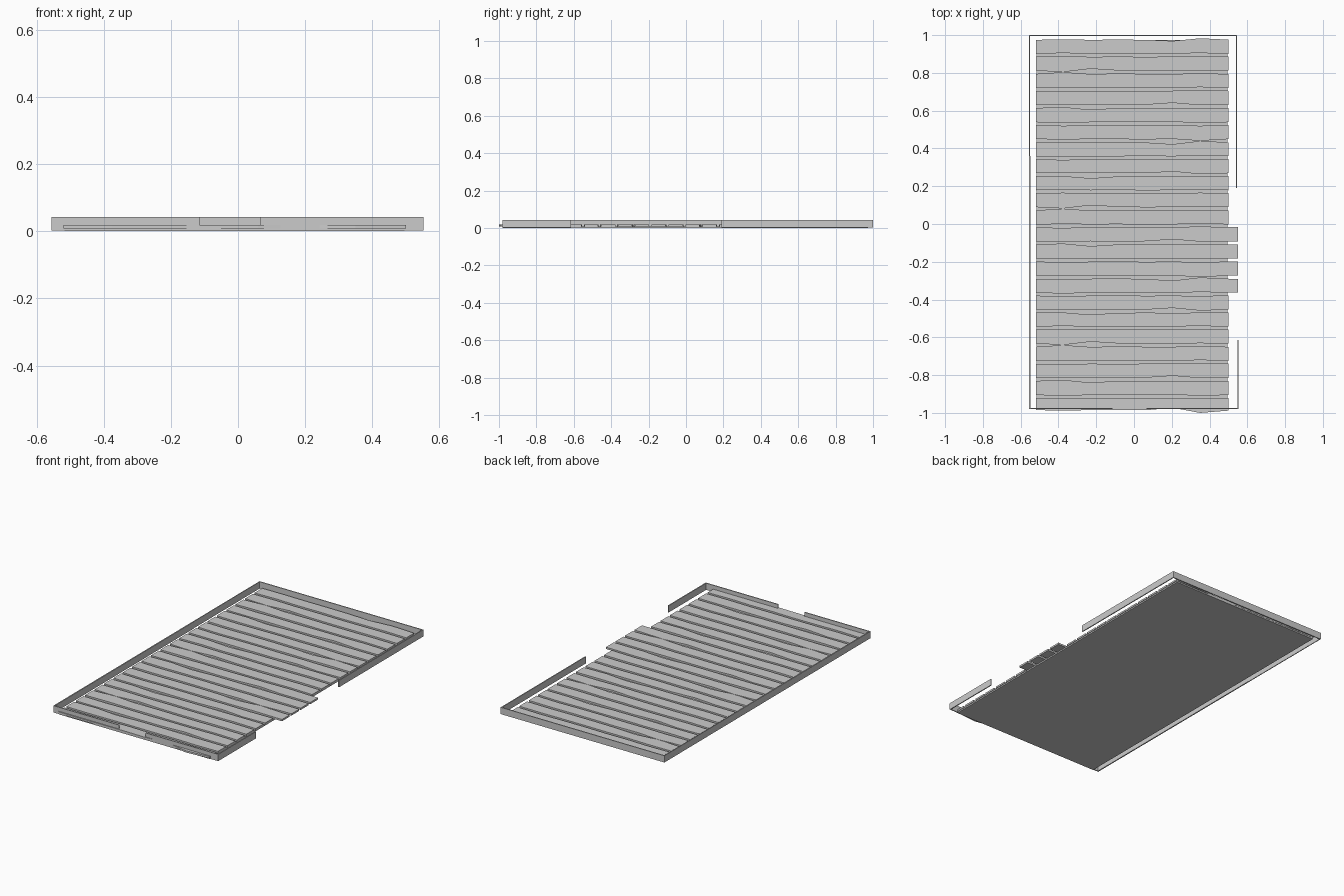
import bpy, bmesh

if "Cube" in bpy.data.objects:
    bpy.data.objects.remove(bpy.data.objects["Cube"])

def finish(name, bm):
    bmesh.ops.recalc_face_normals(bm, faces=bm.faces)
    me = bpy.data.meshes.new(name)
    bm.to_mesh(me)
    bm.free()
    ob = bpy.data.objects.new(name, me)
    bpy.context.collection.objects.link(ob)
    return ob

def box(name, x0, x1, y0, y1, z0, z1):
    bm = bmesh.new()
    bmesh.ops.create_cube(bm, size=1)
    for v in bm.verts:
        v.co = ((x0 + x1) / 2 + v.co.x * (x1 - x0),
                (y0 + y1) / 2 + v.co.y * (y1 - y0),
                (z0 + z1) / 2 + v.co.z * (z1 - z0))
    return finish(name, bm)

def plank(name, lower, upper, z0=0.008, z1=0.019):
    """Flat slab between two wavy edges, as a strip of quads given depth."""
    bm = bmesh.new()
    lo = [bm.verts.new((x, y, z0)) for x, y in lower]
    up = [bm.verts.new((x, y, z0)) for x, y in upper]
    for i in range(len(lo) - 1):
        bm.faces.new((lo[i], lo[i + 1], up[i + 1], up[i]))
    r = bmesh.ops.extrude_face_region(bm, geom=bm.faces[:])
    for g in r['geom']:
        if isinstance(g, bmesh.types.BMVert):
            g.co.z = z1
    return finish(name, bm)

# Worn edge shapes: (edge above the gap, edge below the gap), in thousandths
XS = [-0.52, -0.375, -0.23, -0.085, 0.06, 0.205, 0.35, 0.5]
GAPS = [
    ([8, 12, 8, 10, 7, 9, 12, 8], [-7, -5, -8, -7, -8, -7, -5, -7]),
    ([9, 2, 19, 10, 8, 9, 11, 9], [-8, 1, -9, -6, -8, -8, -6, -8]),
    ([7, 10, 8, 9, 7, 8, 12, 8], [-8, -11, -7, -9, -7, -7, -3, -7]),
    ([8, 8, 9, 8, 9, 19, 7, 8], [-8, -3, -17, -8, -8, -9, -8, -8]),
]
# the second four are the same boards turned half round
turn = lambda e: [-v for v in reversed(e)]
GAPS += [(turn(b), turn(a)) for a, b in GAPS]

PITCH, TOP, ROWS = 0.0903, 0.893, 22

def gap_edges(k):
    a, b = GAPS[k % 8]
    y = TOP - PITCH * k
    return [y + v / 1000 for v in a], [y + v / 1000 for v in b]

# Floor boards
for r in range(ROWS):
    upper = [0.975, 0.977, 0.975, 0.976, 0.975, 0.969, 0.983, 0.976] if r == 0 else gap_edges(r - 1)[1]
    lower = ([-0.985, -0.988, -0.985, -0.984, -0.986, -0.973, -1.0, -0.988]
             if r == ROWS - 1 else gap_edges(r)[0])
    lo, up = list(zip(XS, lower)), list(zip(XS, upper))
    if 11 <= r <= 14:  # doorway boards run out to the wall line
        lo.append((0.55, lower[-1]))
        up.append((0.55, upper[-1]))
    plank(f"floor_board_{r + 1}", lo, up)

# Underlay
box("floor_base", -0.517, 0.496, -0.98, 0.974, 0, 0.008)

# Low perimeter walls with openings
H = 0.043
WALLS = {
    "left_wall_front": (-0.555, -0.548, -0.98, 0.36),
    "left_wall_back": (-0.555, -0.550, 0.36, 1.0),
    "back_wall": (-0.555, 0.546, 0.994, 1.0),
    "right_wall_back": (0.540, 0.546, 0.19, 1.0),
    "right_wall_front": (0.547, 0.553, -0.98, -0.615),
    "front_wall_left": (-0.555, -0.115, -0.98, -0.974),
    "front_wall_right": (0.065, 0.553, -0.98, -0.974),
}
for name, (x0, x1, y0, y1) in WALLS.items():
    box(name, x0, x1, y0, y1, 0.002, H)
